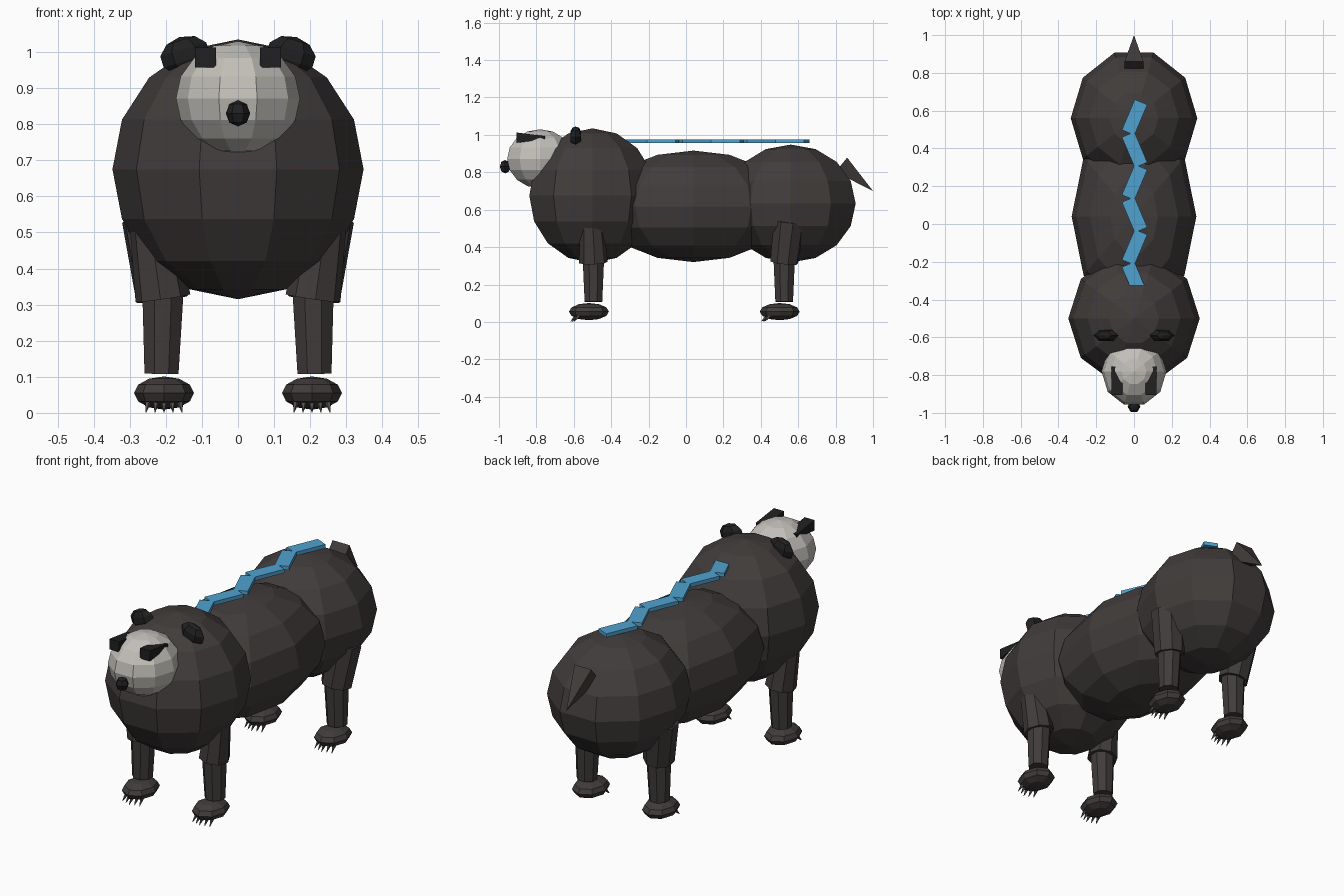
import bpy
import bmesh
import math
from mathutils import Matrix, Vector

cube = bpy.data.objects.get("Cube")
if cube:
    bpy.data.objects.remove(cube, do_unlink=True)


def material(name, rgb):
    mat = bpy.data.materials.new(name)
    mat.use_nodes = True
    mat.diffuse_color = (*rgb, 1)
    mat.node_tree.nodes["Principled BSDF"].inputs["Base Color"].default_value = (*rgb, 1)
    return mat


FUR = material("dark brown fur", (0.052, 0.045, 0.043))
FACE = material("pale grey face", (0.55, 0.53, 0.49))
BLACK = material("black", (0.014, 0.014, 0.015))
CLAW = material("claw grey", (0.09, 0.085, 0.08))
BLUE = material("blue stripe", (0.08, 0.36, 0.63))


def finish(name, bm, mat):
    bmesh.ops.recalc_face_normals(bm, faces=bm.faces)
    mesh = bpy.data.meshes.new(name)
    bm.to_mesh(mesh)
    bm.free()
    mesh.materials.append(mat)
    obj = bpy.data.objects.new(name, mesh)
    bpy.context.collection.objects.link(obj)
    return obj


def ball(name, center, radii, mat, segments=10, rings=8, tilt=0):
    """Faceted ellipsoid with a corner on each side; tilt leans it about y."""
    bm = bmesh.new()
    bmesh.ops.create_uvsphere(bm, u_segments=segments, v_segments=rings, radius=1)
    bm.transform(Matrix.Translation(center) @ Matrix.Rotation(tilt, 4, "Y")
                 @ Matrix.Diagonal((*radii, 1)) @ Matrix.Rotation(math.pi / 2, 4, "Z"))
    return finish(name, bm, mat)


def limb(name, start, end, r1, r2, mat, sides=8):
    """Tapered faceted tube between two points."""
    start, end = Vector(start), Vector(end)
    axis = end - start
    bm = bmesh.new()
    bmesh.ops.create_cone(bm, cap_ends=True, segments=sides, radius1=r1, radius2=r2,
                          depth=axis.length)
    bm.transform(Matrix.Translation((start + end) / 2)
                 @ axis.to_track_quat("Z", "Y").to_matrix().to_4x4()
                 @ Matrix.Rotation(math.pi / sides, 4, "Z"))
    return finish(name, bm, mat)


def box(name, center, size, mat, rotation=0, axis="Z"):
    bm = bmesh.new()
    bmesh.ops.create_cube(bm, size=1)
    bm.transform(Matrix.Translation(center) @ Matrix.Rotation(rotation, 4, axis)
                 @ Matrix.Diagonal((*size, 1)))
    return finish(name, bm, mat)


# Body: three overlapping masses
ball("chest", (0, -0.5, 0.675), (0.348, 0.355, 0.36), FUR)
ball("belly", (0, 0.04, 0.618), (0.33, 0.53, 0.298), FUR)
ball("rump", (0, 0.56, 0.633), (0.335, 0.365, 0.315), FUR)

# Head and nose
ball("head", (0, -0.78, 0.872), (0.172, 0.185, 0.158), FACE)
ball("nose", (0, -0.967, 0.83), (0.034, 0.033, 0.036), BLACK, 6, 4)

# Tail
limb("tail", (0, 0.83, 0.84), (0, 1.0, 0.70), 0.07, 0, FUR, 4)

for side, s in (("left", 1), ("right", -1)):
    # Ears and eye patches
    ball(side + "_ear", (s * 0.147, -0.59, 0.992), (0.07, 0.035, 0.052), BLACK, 6, 5, s * 0.3)
    patch = box(side + "_eye_patch", (s * 0.09, -0.845, 0.985), (0.058, 0.12, 0.055), BLACK)
    # Taper the patch to a thin edge at the back
    for v in patch.data.vertices:
        if v.co.y > -0.84:
            v.co.z = 0.985 + (v.co.z - 0.985) * 0.3
            v.co.y += 0.03

    for end, y, top_y, top_r in (("front", -0.495, -0.505, 0.062), ("hind", 0.525, 0.55, 0.085)):
        tag = side + "_" + end
        # Leg: thicker thigh, slimmer shin, separate flattened paw
        limb(tag + "_thigh", (s * 0.208, y, 0.318), (s * 0.24, top_y, 0.54), 0.077, top_r, FUR)
        limb(tag + "_shin", (s * 0.212, y, 0.108), (s * 0.208, y, 0.34), 0.051, 0.062, FUR)
        paw_y = y - 0.024
        ball(tag + "_paw", (s * 0.205, paw_y, 0.055), (0.083, 0.107, 0.046), FUR, 8, 6)
        # Claws fanned under the front of the paw
        for i in range(-2, 3):
            x = s * 0.205 + i * 0.022
            dip = abs(i) * 0.008
            limb(f"{tag}_claw_{i + 3}", (x, paw_y - 0.07 + dip, 0.032),
                 (x + i * 0.003, paw_y - 0.098 + dip, 0.002), 0.01, 0.001, CLAW, 5)

# Zigzag stripe along the back
step = 0.172
for i in range(6):
    lean = 0.4 if i % 2 else -0.4
    box(f"back_stripe_{i + 1}", (0.003, 0.565 - i * step, 0.966), (0.072, 0.175, 0.02), BLUE, lean)
